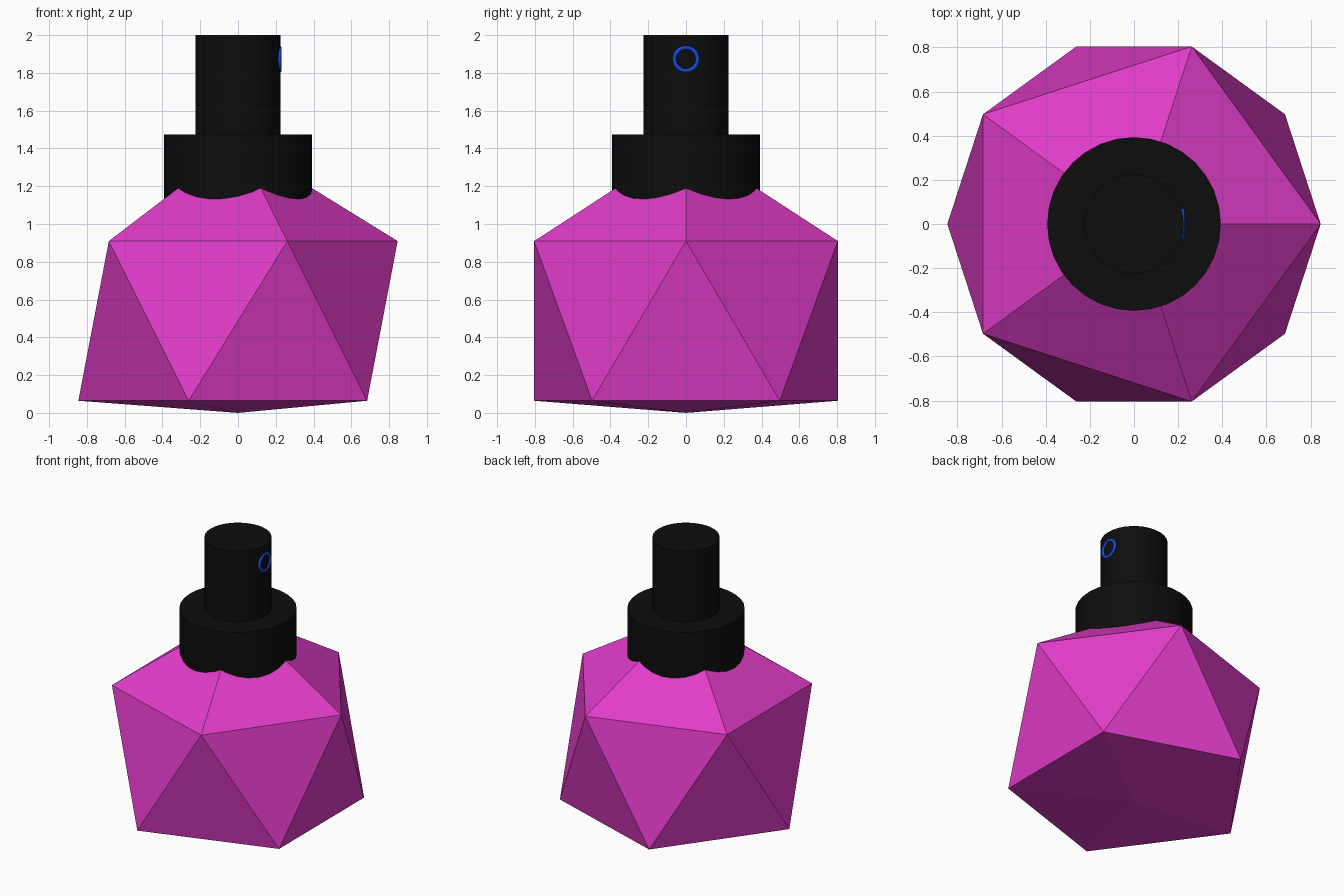
import bpy, bmesh
from math import radians

if "Cube" in bpy.data.objects:
    bpy.data.objects.remove(bpy.data.objects["Cube"])


def material(name, rgb):
    m = bpy.data.materials.new(name)
    m.diffuse_color = (*rgb, 1)
    m.use_nodes = True
    m.node_tree.nodes["Principled BSDF"].inputs["Base Color"].default_value = m.diffuse_color
    return m


def finish(name, mat, smooth=False):
    o = bpy.context.object
    o.name = name
    o.data.materials.append(mat)
    if smooth:
        bpy.ops.object.shade_smooth_by_angle(angle=radians(35))
    return o


magenta = material("magenta_glass", (0.75, 0.045, 0.58))
black = material("black_plastic", (0.004, 0.004, 0.004))
blue = material("blue_ring", (0.008, 0.07, 0.7))


def cylinder(name, radius, z0, z1):
    bpy.ops.mesh.primitive_cylinder_add(
        vertices=32, radius=radius, depth=z1 - z0, location=(0, 0, (z0 + z1) / 2))
    return finish(name, black, True)


# Faceted bottle: icosahedron with its lowest point pushed up to a nearly flat base
CENTRE_Z, R = 0.487, 0.945
bpy.ops.mesh.primitive_ico_sphere_add(subdivisions=1, radius=R, location=(0, 0, CENTRE_Z))
bottle = finish("faceted_bottle", magenta)
min(bottle.data.vertices, key=lambda v: v.co.z).co.z = -CENTRE_Z

# Collar sunk into the top facets, and the spray head above it
cylinder("collar", 0.393, 1.10, 1.475)
cylinder("spray_head", 0.225, 1.40, 2.0)

# Nozzle ring on the right side of the spray head
bpy.ops.mesh.primitive_torus_add(
    major_radius=0.061, minor_radius=0.011, major_segments=32, minor_segments=12,
    location=(0.219, 0, 1.873), rotation=(0, radians(90), 0))
finish("nozzle_ring", blue, True)
